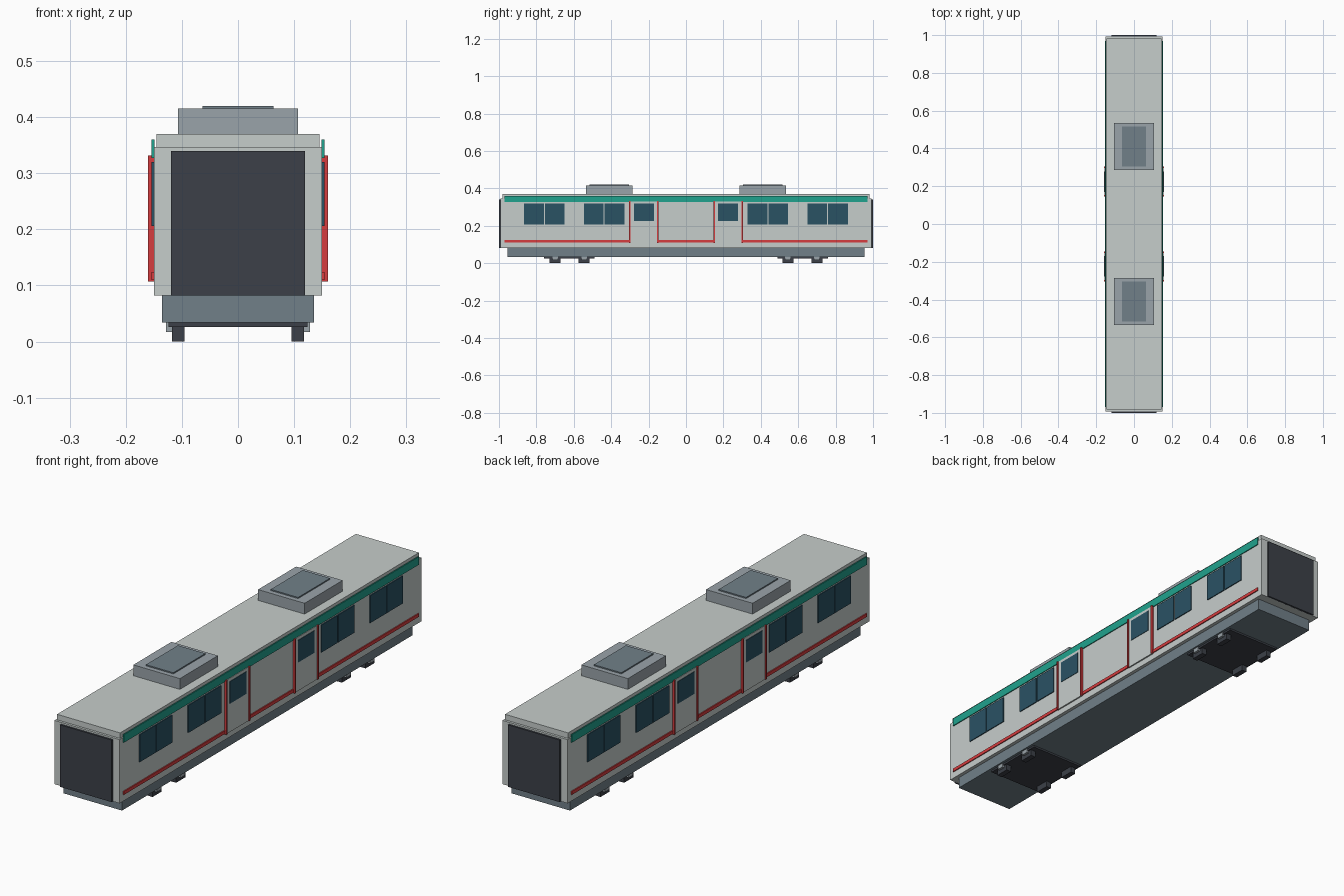
import bpy

if "Cube" in bpy.data.objects:
    bpy.data.objects.remove(bpy.data.objects["Cube"])


def material(name, rgb):
    lin = [((c / 255 + 0.055) / 1.055) ** 2.4 for c in rgb]
    m = bpy.data.materials.new(name)
    m.diffuse_color = (*lin, 1)
    m.use_nodes = True
    m.node_tree.nodes["Principled BSDF"].inputs["Base Color"].default_value = m.diffuse_color
    return m


WHITE = material("pale grey paint", (198, 205, 203))
UNIT = material("mid grey", (154, 164, 170))
SLATE = material("slate grey", (113, 128, 137))
DARK = material("dark charcoal", (60, 64, 72))
GREEN = material("teal green", (32, 162, 141))
RED = material("red", (214, 60, 62))
GLASS = material("blue glass", (42, 82, 100))


def box(name, mat, x, y, z):
    """Box from (min, max) ranges on each axis."""
    bpy.ops.mesh.primitive_cube_add(size=1)
    ob = bpy.context.object
    ob.name = name
    for v in ob.data.vertices:
        v.co = [r[0] if c < 0 else r[1] for c, r in zip(v.co, (x, y, z))]
    ob.data.materials.append(mat)
    return ob


def span(a, b, sign):
    return tuple(sorted((a * sign, b * sign)))


def both_sides(name, mat, x0, x1, y, z):
    """The same box on the left and right."""
    for s, side in ((1, "right"), (-1, "left")):
        box(f"{name}_{side}", mat, span(x0, x1, s), y, z)


# Main shell
box("body", WHITE, (-.15, .15), (-.992, .992), (.082, .347))
box("roof", WHITE, (-.145, .145), (-.982, .982), (.347, .37))
box("underframe", SLATE, (-.135, .135), (-.955, .955), (.034, .082))

# Continuous side trim
both_sides("green_band", GREEN, .149, .154, (-.97, .97), (.327, .36))
both_sides("middle_red_stripe", RED, .149, .154, (-.15, .15), (.11, .124))

for e, end in ((1, "back"), (-1, "front")):
    # End gangway panel
    box(f"{end}_end_panel", DARK, (-.119, .119), span(.99, 1, e), (.082, .34))

    # Roof air conditioning unit
    box(f"{end}_roof_unit", UNIT, (-.107, .107), span(.285, .535, e), (.37, .415))
    box(f"{end}_roof_unit_lid", SLATE, (-.063, .063), span(.305, .515, e), (.415, .42))

    # Side windows in pairs
    for i, a in enumerate((.33, .435, .65, .755)):
        lo = a + (.005 if i % 2 else 0)
        hi = a + (.11 if i % 2 else .105)
        both_sides(f"{end}_window_{i}", GLASS, .149, .154, span(lo, hi, e), (.206, .32))

    # Door with its window and red posts
    both_sides(f"{end}_door", WHITE, .149, .156, span(.15, .30, e), (.107, .331))
    both_sides(f"{end}_door_window", GLASS, .155, .158, span(.17, .278, e), (.226, .318))
    for i, y in enumerate((.15, .30)):
        both_sides(f"{end}_door_post_{i}", RED, .149, .16, span(y - .004, y + .004, e), (.107, .332))
    both_sides(f"{end}_red_stripe", RED, .149, .154, span(.30, .97, e), (.11, .124))

    # Bogie frame, wheels and axle boxes
    box(f"{end}_bogie", DARK, (-.124, .124), span(.49, .76, e), (.026, .036))
    for i, y in enumerate((.545, .70)):
        both_sides(f"{end}_wheel_{i}", DARK, .095, .118, span(y - .03, y + .03, e), (0, .034))
        both_sides(f"{end}_axle_box_{i}", UNIT, .117, .128, span(y - .015, y + .015, e), (.017, .036))
